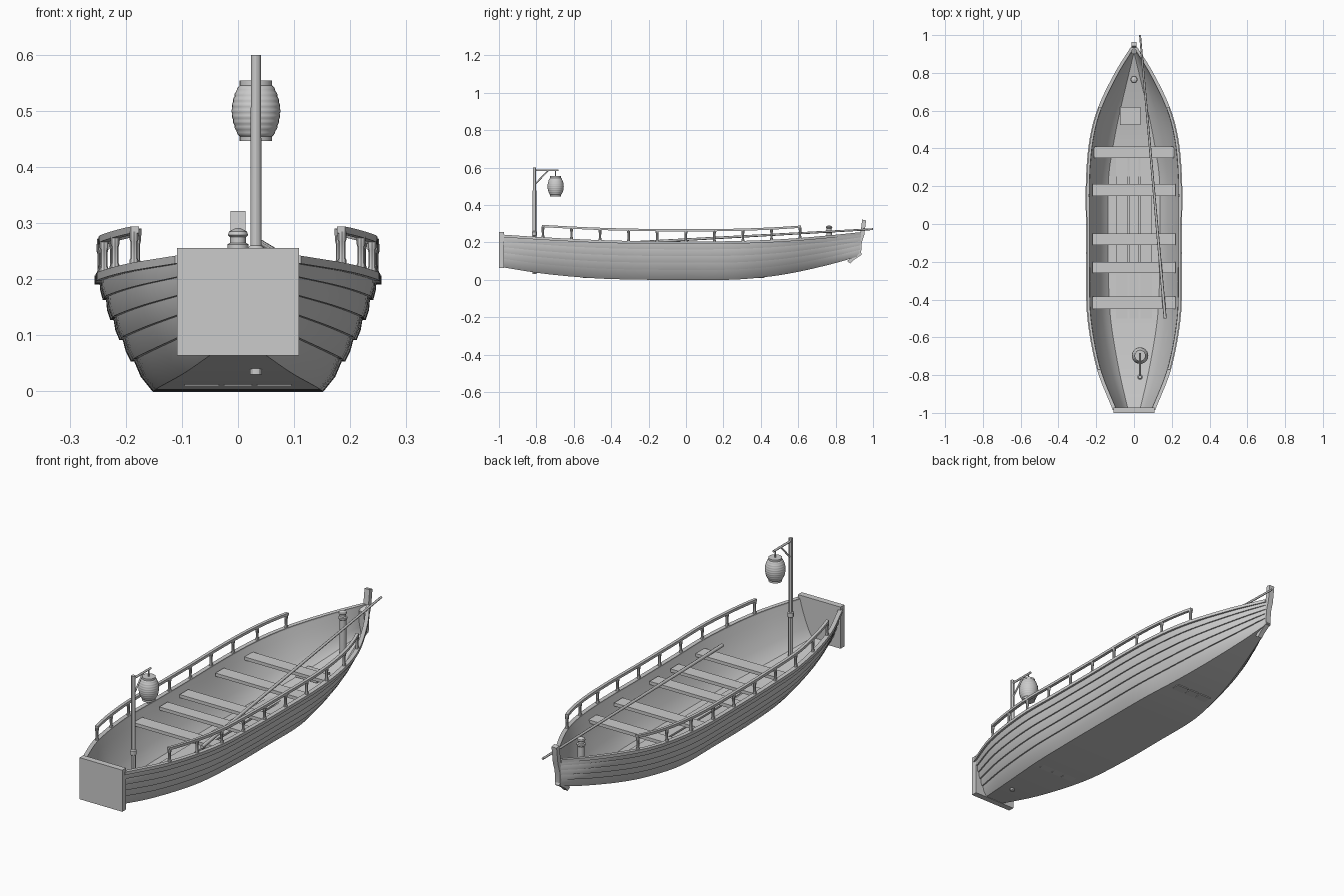
import bpy, bmesh, math
from mathutils import Vector

if "Cube" in bpy.data.objects:
    bpy.data.objects.remove(bpy.data.objects["Cube"])

# stations along the hull: y, top half width, sheer height, bottom half width, bottom height
ST = [(-.985, .106, .236, .045, .068), (-.77, .190, .222, .094, .034), (-.5, .241, .208, .138, .009),
      (-.25, .248, .201, .150, .001), (0, .249, .199, .151, .0), (.25, .248, .201, .148, .001),
      (.45, .229, .208, .118, .018), (.61, .187, .218, .085, .045), (.8, .096, .235, .040, .090),
      (.935, .012, .249, .008, .130)]


def hull_at(y):
    """Smooth interpolation of the station table."""
    i = max(k for k in range(len(ST) - 1) if y >= ST[k][0] or k == 0)
    a, b = ST[i], ST[i + 1]
    p, n = ST[max(i - 1, 0)], ST[min(i + 2, len(ST) - 1)]
    h = b[0] - a[0]
    t = (y - a[0]) / h
    res = []
    for k in range(1, 5):
        m0 = (b[k] - p[k]) / (b[0] - p[0]) * h
        m1 = (n[k] - a[k]) / (n[0] - a[0]) * h
        res.append((2*t**3 - 3*t*t + 1)*a[k] + (t**3 - 2*t*t + t)*m0 + (3*t*t - 2*t**3)*b[k] + (t**3 - t*t)*m1)
    return res


def finish(name, bm, angle=30):
    bmesh.ops.recalc_face_normals(bm, faces=bm.faces)
    me = bpy.data.meshes.new(name)
    bm.to_mesh(me)
    bm.free()
    me.shade_smooth()
    me.set_sharp_from_angle(angle=math.radians(angle))
    ob = bpy.data.objects.new(name, me)
    bpy.context.collection.objects.link(ob)
    return ob


def loft(name, rings, angle=30):
    """Skin closed rings and cap both ends."""
    bm = bmesh.new()
    vs = [[bm.verts.new(p) for p in r] for r in rings]
    n = len(rings[0])
    for a, b in zip(vs, vs[1:]):
        for i in range(n):
            bm.faces.new((a[i], a[(i + 1) % n], b[(i + 1) % n], b[i]))
    bm.faces.new(vs[0])
    bm.faces.new(vs[-1])
    return finish(name, bm, angle)


def box(name, x0, x1, y0, y1, z0, z1):
    return loft(name, [[(x0, y0, z), (x1, y0, z), (x1, y1, z), (x0, y1, z)] for z in (z0, z1)])


def lathe(name, x, y, prof, n=16, angle=30):
    return loft(name, [[(x + r*math.cos(2*math.pi*i/n), y + r*math.sin(2*math.pi*i/n), z)
                        for i in range(n)] for r, z in prof], angle)


def rod(name, p, q, r0, r1=None, n=8):
    p, q = Vector(p), Vector(q)
    rot = (q - p).to_track_quat('Z', 'Y')
    return loft(name, [[c + rot @ Vector((r*math.cos(2*math.pi*i/n), r*math.sin(2*math.pi*i/n), 0))
                        for i in range(n)] for c, r in ((p, r0), (q, r1 or r0))], 50)


# hull shell: overlapping planks outside, smooth inside
STRAKES = [0, .27, .46, .64, .82, 1]


def hull_ring(y):
    w, s, wb, b = hull_at(y)
    side = []
    step = min(.006, w * .2)
    for lo, hi in zip(STRAKES, STRAKES[1:]):
        for t, o in ((lo, step if lo else 0), ((lo + hi)/2, step*.8), (hi, 0)):
            side.append((wb + (w - wb - step*.5)*t + .010*math.sin(math.pi*t)*min(1, w/.2) + o, b + (s - b)*t))
    th = min(.014, w * .5)
    inner = []
    for k in range(7):
        t = 1 - k/6
        x = wb + (w - wb)*t + .010*math.sin(math.pi*t)*min(1, w/.2) - th
        inner.append((max(x, .001), max(b + (s - b)*t, b + .012)))
    half = side + inner
    return ([(x, y, z) for x, z in half] + [(-x, y, z) for x, z in reversed(half)])


N = 48
ys = [-.985 + (.935 + .985)*i/N for i in range(N + 1)]
loft("hull", [hull_ring(y) for y in ys], 28)

# stern board
box("transom", -.109, .109, -1, -.972, .064, .256)

# stem post at the bow
stem = [(.905, .12), (.935, .13), (.94, .20), (.953, .24), (.963, .318), (.942, .322), (.933, .25), (.90, .235)]
loft("stem_post", [[(x, y, z) for y, z in stem] for x in (-.013, .013)])
foot = [(.862, .10), (.878, .088), (.895, .105), (.94, .135), (.93, .16)]
loft("stem_foot", [[(x, y, z) for y, z in foot] for x in (-.011, .011)])

# gunwales and railings on both sides
rail_ys = [-.765 + 1.375*i/9 for i in range(10)]


def rail_top(y):
    return hull_at(y)[1] + .066


def strip(name, side, span, inset, height, hw, hh):
    rings = []
    for y in span:
        w, z = hull_at(y)[0] - inset, height(y)
        rings.append([(side*max(w + a*hw, .001), y, z + c*hh)
                      for a, c in ((-1, -1), (1, -1), (1, 1), (-1, 1))])
    return loft(name, rings)


for side, tag in ((-1, "left"), (1, "right")):
    strip("gunwale_" + tag, side, ys, .004, lambda y: hull_at(y)[1] - .001, .010, .007)
    fine = [rail_ys[0] - .006 + (1.387)*i/36 for i in range(37)]
    strip("handrail_" + tag, side, fine, .006, rail_top, .007, .006)
    for i, y in enumerate(rail_ys):
        w, s = hull_at(y)[:2]
        lathe(f"rail_post_{tag}_{i}", side*(w - .006), y,
              [(.008, s), (.008, s + .012), (.006, s + .017), (.0065, s + .045), (.008, s + .05), (.008, s + .063)], 8)

# seats across the hull
for i, (y, hw, d) in enumerate([(.38, .212, .03), (.18, .22, .031), (-.08, .22, .031), (-.23, .22, .03), (-.417, .22, .032)]):
    box(f"seat_{i}", -hw, hw, y - d, y + d, .163, .178)

# floor planks and bow plate
for i, (a, b) in enumerate([(-.095, -.034), (-.025, .025), (.034, .095)]):
    box(f"floor_plank_{i}", a, b, -.55, .42, .010, .021)
box("bow_plate", -.075, .035, .525, .62, .055, .07)

# mooring post in the bow
lathe("mooring_post", 0, .765, [(.015, .085), (.015, .25), (.019, .254), (.019, .262), (.014, .265),
                                (.014, .275), (.018, .279), (.016, .285), (.004, .291)], 14)

# punting pole lying over the seats
rod("pole", (.165, -.5, .187), (.032, 1, .271), .008, .005)

# lantern post, arm and brace
LX, PY, LY = .032, -.81, -.697
lathe("lantern_post", LX, PY, [(.0105, .03), (.0105, .235), (.014, .238), (.014, .256), (.010, .26), (.009, .6)], 12)
rod("lantern_arm", (LX, PY, .586), (LX, -.683, .586), .005)
rod("lantern_brace", (LX, PY, .508), (LX, -.738, .584), .004)
rod("lantern_hook", (LX, LY, .55), (LX, LY, .588), .0025)

# ribbed paper lantern with end caps
prof = []
for i in range(37):
    t = i/36
    r = .028 + .0145*math.sin(math.pi*t)**.75 + .0012*abs(math.sin(math.pi*t*9))
    prof.append((r, .454 + .092*t))
lathe("lantern_body", LX, LY, prof, 24, 40)
for tag, z0, z1 in (("bottom", .446, .457), ("top", .543, .554)):
    lathe("lantern_cap_" + tag, LX, LY, [(.029, z0), (.029, z1)], 24)
